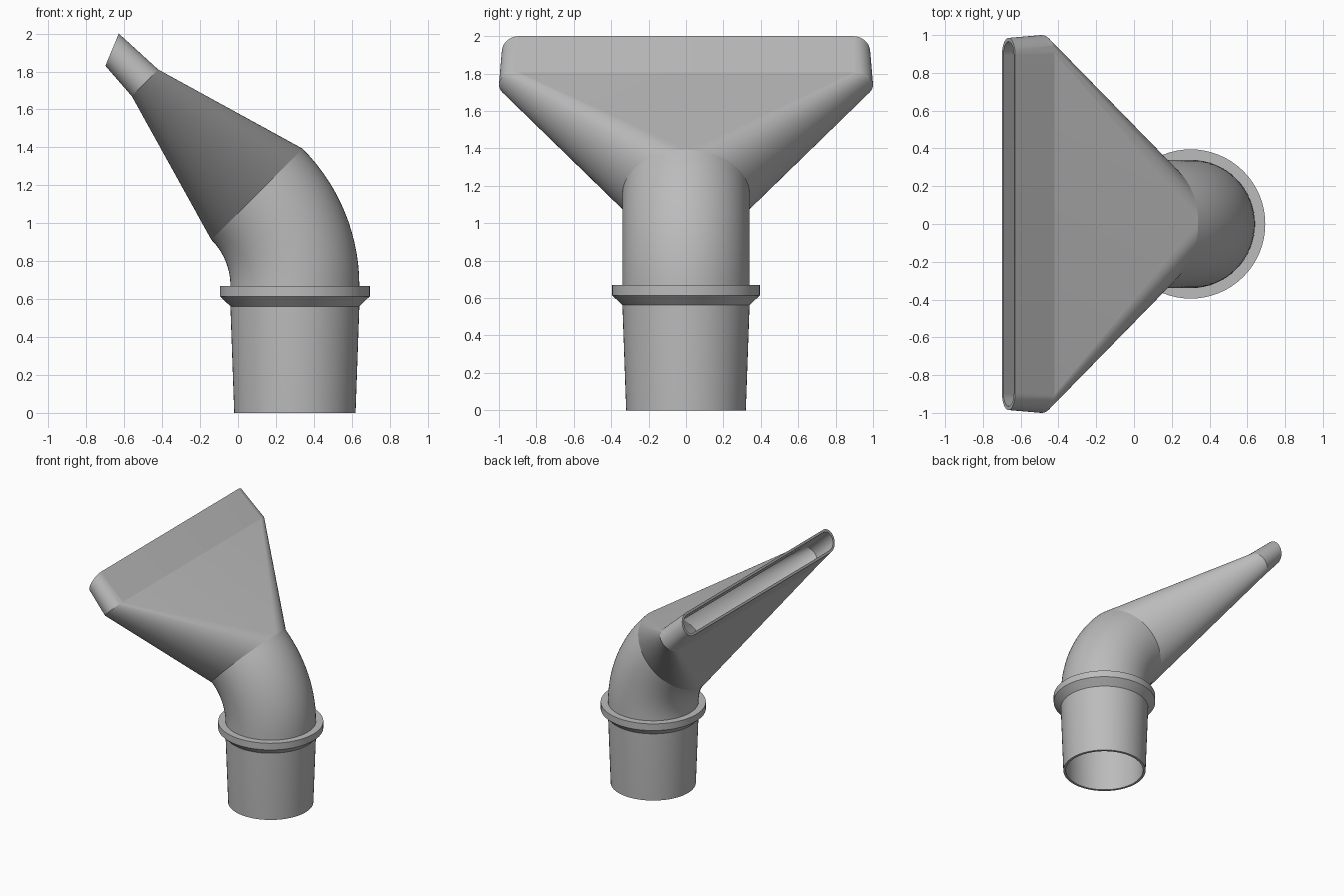
import bpy, bmesh, math
from mathutils import Vector

if "Cube" in bpy.data.objects:
    bpy.data.objects.remove(bpy.data.objects["Cube"], do_unlink=True)

grey = bpy.data.materials.new("plain grey plastic")
grey.use_nodes = True
COLOUR = (0.5, 0.5, 0.5, 1)
grey.diffuse_color = COLOUR
grey.node_tree.nodes["Principled BSDF"].inputs["Base Color"].default_value = COLOUR

HALF = 32      # segments in each rounded half of a section
WALL = 0.02
AXIS_X = 0.30  # sleeve axis
BEND = 0.683   # elbow centreline radius
BASE = 0.67    # height where the elbow starts


def section(x, z, tilt, radius, straight=0.0):
    """Slot-shaped ring of points; a circle when straight is zero."""
    u = Vector((math.cos(tilt), 0, math.sin(tilt)))
    ring = []
    for side in (1, -1):
        for i in range(HALF + 1):
            phi = side * (i / HALF - 0.5) * math.pi
            if side < 0:
                phi = math.pi * (0.5 + i / HALF)
            y = side * straight + radius * math.cos(phi)
            ring.append(Vector((x, y, z)) + u * radius * math.sin(phi))
    return ring


def skin(name, rings):
    """Join the rings in a closed circuit: along the outside, back along the inside."""
    bm = bmesh.new()
    loops = [[bm.verts.new(p) for p in ring] for ring in rings]
    n = len(loops[0])
    for k, a in enumerate(loops):
        b = loops[(k + 1) % len(loops)]
        for i in range(n):
            j = (i + 1) % n
            bm.faces.new((a[i], a[j], b[j], b[i]))
    bmesh.ops.remove_doubles(bm, verts=bm.verts, dist=1e-5)
    bmesh.ops.recalc_face_normals(bm, faces=bm.faces)
    mesh = bpy.data.meshes.new(name)
    bm.to_mesh(mesh)
    bm.free()
    mesh.materials.append(grey)
    obj = bpy.data.objects.new(name, mesh)
    bpy.context.collection.objects.link(obj)
    bpy.ops.object.select_all(action='DESELECT')
    obj.select_set(True)
    bpy.context.view_layer.objects.active = obj
    bpy.ops.object.shade_smooth_by_angle(angle=math.radians(9))
    return obj


def shell(name, specs):
    """Thin-walled tube through a list of section settings."""
    outer = [section(x, z, t, r, s) for x, z, t, r, s in specs]
    inner = [section(x, z, t, r - WALL, s) for x, z, t, r, s in specs]
    skin(name, outer + inner[::-1])


# Tapered sleeve
shell("connector_sleeve", [(AXIS_X, 0, 0, 0.32, 0),
                           (AXIS_X, 0.56, 0, 0.34, 0),
                           (AXIS_X, BASE, 0, 0.34, 0)])

# Stop collar with a chamfered underside
collar = [(0.56, 0.338), (0.615, 0.395), (BASE, 0.395), (BASE, 0.33), (0.56, 0.33)]
skin("stop_collar", [section(AXIS_X, z, 0, r) for z, r in collar])

# Elbow turning an eighth of a circle
STEPS = 14
bend = []
for i in range(STEPS + 1):
    t = math.pi / 4 * i / STEPS
    bend.append((AXIS_X - BEND + BEND * math.cos(t), BASE + BEND * math.sin(t), t, 0.34, 0))
shell("elbow", bend)

# Fan from the round elbow to a flat slot, then a short lip cut at a slant
shell("fan_nozzle", [bend[-1],
                     (-0.49, 1.74, math.pi / 4, 0.099, 0.901),
                     (-0.664, 1.915, math.radians(67.5), 0.092, 0.893)])
